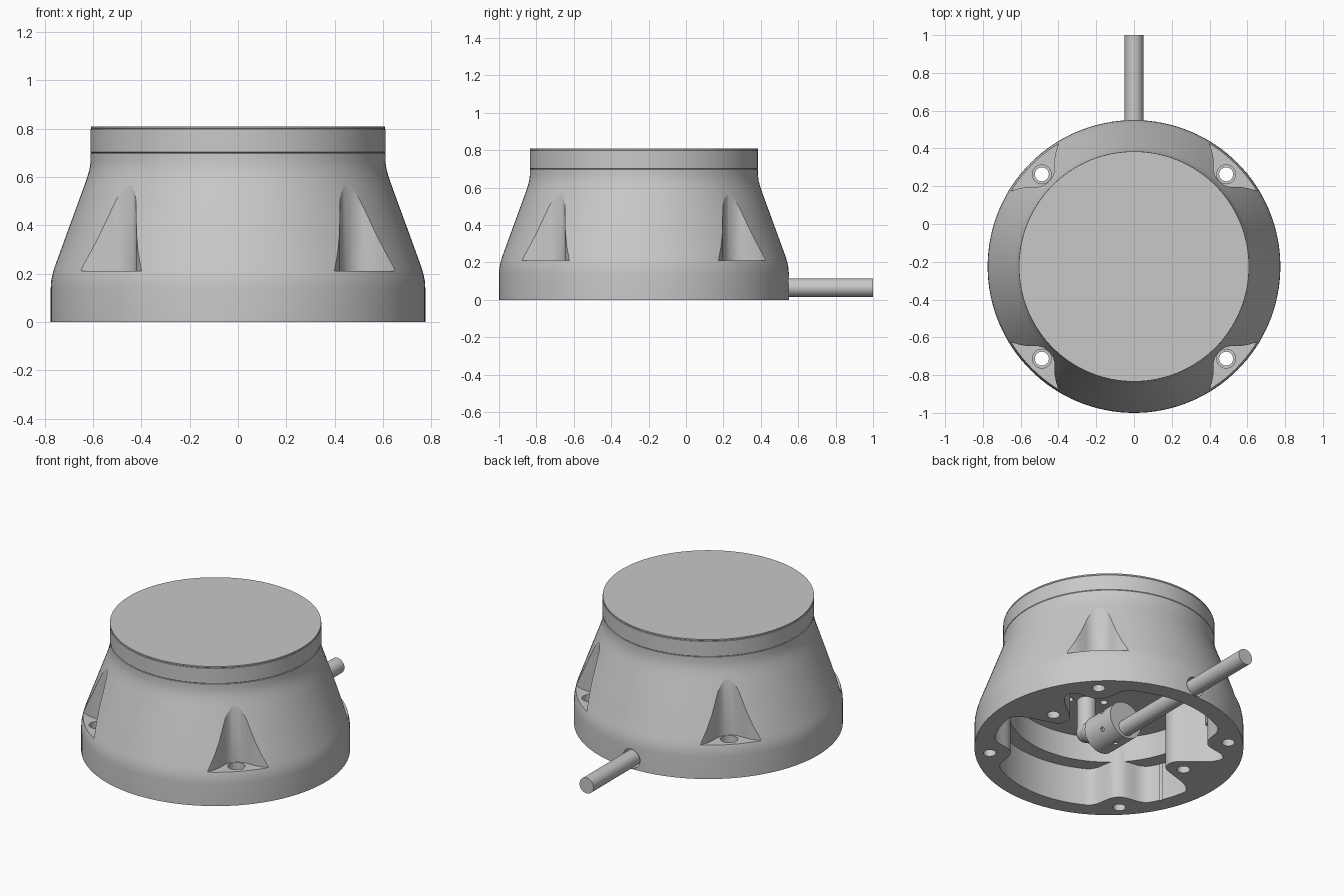
import bpy
import bmesh
from math import sin, cos, pi, radians, sqrt, hypot, atan2
from mathutils import Matrix, Vector

CY = -0.225      # housing axis
HOLE_D = 0.69    # distance of mounting holes from the axis
CORNERS = [radians(45 + 90 * i) for i in range(4)]

cube = bpy.data.objects.get("Cube")
if cube:
    bpy.data.objects.remove(cube, do_unlink=True)


def make_material(name, value):
    mat = bpy.data.materials.new(name)
    mat.use_nodes = True
    colour = (value, value, value, 1)
    mat.diffuse_color = colour
    mat.node_tree.nodes["Principled BSDF"].inputs["Base Color"].default_value = colour
    return mat


GREY = make_material("light grey metal", 0.58)


def finish(name, bm):
    bmesh.ops.recalc_face_normals(bm, faces=bm.faces)
    mesh = bpy.data.meshes.new(name)
    bm.to_mesh(mesh)
    bm.free()
    obj = bpy.data.objects.new(name, mesh)
    mesh.materials.append(GREY)
    bpy.context.collection.objects.link(obj)
    obj.location.y = CY
    return obj


def lathe(name, profile, steps=128, centre=(0, 0)):
    """Turn a profile that starts and ends on the axis."""
    x, y = centre
    bm = bmesh.new()
    verts = [bm.verts.new((x + r, y, z)) for r, z in profile]
    edges = [bm.edges.new(pair) for pair in zip(verts, verts[1:])]
    bmesh.ops.spin(bm, geom=verts + edges, cent=(x, y, 0), axis=(0, 0, 1),
                   angle=2 * pi, steps=steps)
    bmesh.ops.remove_doubles(bm, verts=bm.verts, dist=1e-5)
    return finish(name, bm)


def stack(name, layers):
    """Closed solid through a list of (outline, height) layers."""
    bm = bmesh.new()
    rings = [[bm.verts.new((x, y, z)) for x, y in outline] for outline, z in layers]
    for low, high in zip(rings, rings[1:]):
        for i in range(len(low)):
            bm.faces.new((low[i - 1], low[i], high[i], high[i - 1]))
    bm.faces.new(rings[0])
    bm.faces.new(rings[-1])
    bmesh.ops.remove_doubles(bm, verts=bm.verts, dist=1e-5)
    return finish(name, bm)


def rod(name, start, end, r0, r1=None, sides=32):
    """Cylinder or cone between two points, measured from the housing axis."""
    a, b = Vector(start), Vector(end)
    turn = (b - a).to_track_quat("Z", "Y").to_matrix().to_4x4()
    bm = bmesh.new()
    bmesh.ops.create_cone(bm, cap_ends=True, segments=sides, radius1=r0,
                          radius2=r0 if r1 is None else r1, depth=(b - a).length,
                          matrix=Matrix.Translation((a + b) / 2) @ turn)
    return finish(name, bm)


def ball(name, centre, radius):
    bm = bmesh.new()
    bmesh.ops.create_uvsphere(bm, u_segments=32, v_segments=16, radius=radius,
                              matrix=Matrix.Translation(centre))
    return finish(name, bm)


def activate(obj):
    bpy.ops.object.select_all(action="DESELECT")
    obj.select_set(True)
    bpy.context.view_layer.objects.active = obj


def cut(obj, cutters):
    for cutter in cutters:
        activate(obj)
        mod = obj.modifiers.new("cut", "BOOLEAN")
        mod.operation, mod.solver, mod.object = "DIFFERENCE", "EXACT", cutter
        bpy.ops.object.modifier_apply(modifier=mod.name)
        bpy.data.objects.remove(cutter, do_unlink=True)


def smooth(obj, angle=25):
    activate(obj)
    bpy.ops.object.shade_smooth_by_angle(angle=radians(angle))


# Cavity outline: a round wall pushed inward by the screw bosses, then filleted
SIDE_BOSSES = [(0.49, 0.085), (-0.49, 0.085)]
bosses = [(a, HOLE_D, 0.125) for a in CORNERS]
bosses += [(atan2(y, x), hypot(x, y), 0.11) for x, y in SIDE_BOSSES]


def wall_radius(angle):
    r = 0.67
    for a, d, size in bosses:
        off = d * sin(angle - a)
        if cos(angle - a) > 0 and abs(off) < size:
            r = min(r, d * cos(angle - a) - sqrt(size ** 2 - off ** 2))
    return r


def cavity(floor, ledge, ceiling, ledge_radius, count=240, spread=2):
    angles = [2 * pi * i / count for i in range(count)]
    radii = [wall_radius(a) for a in angles]
    for _ in range(2):
        radii = [sum(radii[(i + k) % count] for k in range(-spread, spread + 1))
                 / (2 * spread + 1) for i in range(count)]
    wide = [(r * cos(a), r * sin(a)) for r, a in zip(radii, angles)]
    narrow = [(min(r, ledge_radius) * cos(a), min(r, ledge_radius) * sin(a))
              for r, a in zip(radii, angles)]
    return stack("cavity_cutter", [(wide, floor), (wide, ledge), (narrow, ledge), (narrow, ceiling)])


# Housing
housing = lathe("housing", [
    (0, 0), (0.775, 0), (0.775, 0.14), (0.773, 0.17), (0.767, 0.2), (0.758, 0.23),
    (0.634, 0.57), (0.622, 0.605), (0.614, 0.635), (0.61, 0.665), (0.61, 0.698),
    (0.607, 0.7), (0, 0.7)])

cutters = [cavity(-0.1, 0.24, 0.4, 0.58)]

# Flared pockets above the mounting holes, with counterbores
half = [(0.639, 0.02), (0.645, 0.04), (0.656, 0.059), (0.674, 0.078), (0.698, 0.103),
        (0.722, 0.137), (0.742, 0.177), (0.79, 0.3)]
pocket = [(0.637, 0)] + half + [(u, -v) for u, v in reversed(half)]
for a in CORNERS:
    c, s = cos(a), sin(a)
    outline = [(u * c - v * s, u * s + v * c) for u, v in pocket]
    cutters += [
        stack("pocket_cutter", [(outline, 0.21), (outline, 0.68)]),
        lathe("bore_cutter", [(0, -0.1), (0.037, -0.1), (0.037, 0.16), (0.05, 0.16),
                              (0.05, 0.23), (0, 0.23)],
              steps=32, centre=(HOLE_D * c, HOLE_D * s))]

# Blind screw holes in side bosses and ceiling, and the cable exit
for x, y in SIDE_BOSSES:
    cutters.append(rod("screw_cutter", (x, y, -0.1), (x, y, 0.15), 0.038, sides=24))
for i in range(4):
    a = radians(60 + 90 * i)
    x, y = 0.1 * cos(a), -0.2 + 0.1 * sin(a)
    cutters.append(rod("ceiling_cutter", (x, y, 0.35), (x, y, 0.46), 0.022, sides=16))
cutters.append(rod("exit_cutter", (0, 0.55, 0.065), (0, 0.9, 0.065), 0.06))
cut(housing, cutters)
smooth(housing)

# Lid with a fine seam below its top plate
lid = lathe("lid", [
    (0, 0.7), (0.607, 0.7), (0.61, 0.703), (0.61, 0.798), (0.607, 0.8),
    (0.609, 0.802), (0.609, 0.81), (0, 0.81)])
smooth(lid)

# Cable and its elbow connector inside the cavity
smooth(rod("cable", (0, 0.1, 0.065), (0, 1.225, 0.065), 0.049))
smooth(rod("connector_stem", (0, -0.2, 0.19), (0, -0.2, 0.41), 0.055))
smooth(ball("connector_elbow", (0, -0.2, 0.19), 0.06))
smooth(rod("connector_neck", (0, -0.2, 0.19), (0, -0.06, 0.125), 0.055, 0.085))
gland = rod("connector_gland", (0, -0.08, 0.118), (0, 0.15, 0.118), 0.115, sides=48)
pins = []
for i in range(6):
    a = radians(30 + 60 * i)
    x, z = cos(a), sin(a)
    pins.append(rod("pin_cutter", (0.1 * x, 0.06, 0.118 + 0.1 * z),
                    (0.13 * x, 0.06, 0.118 + 0.13 * z), 0.014, sides=12))
cut(gland, pins)
smooth(gland)
